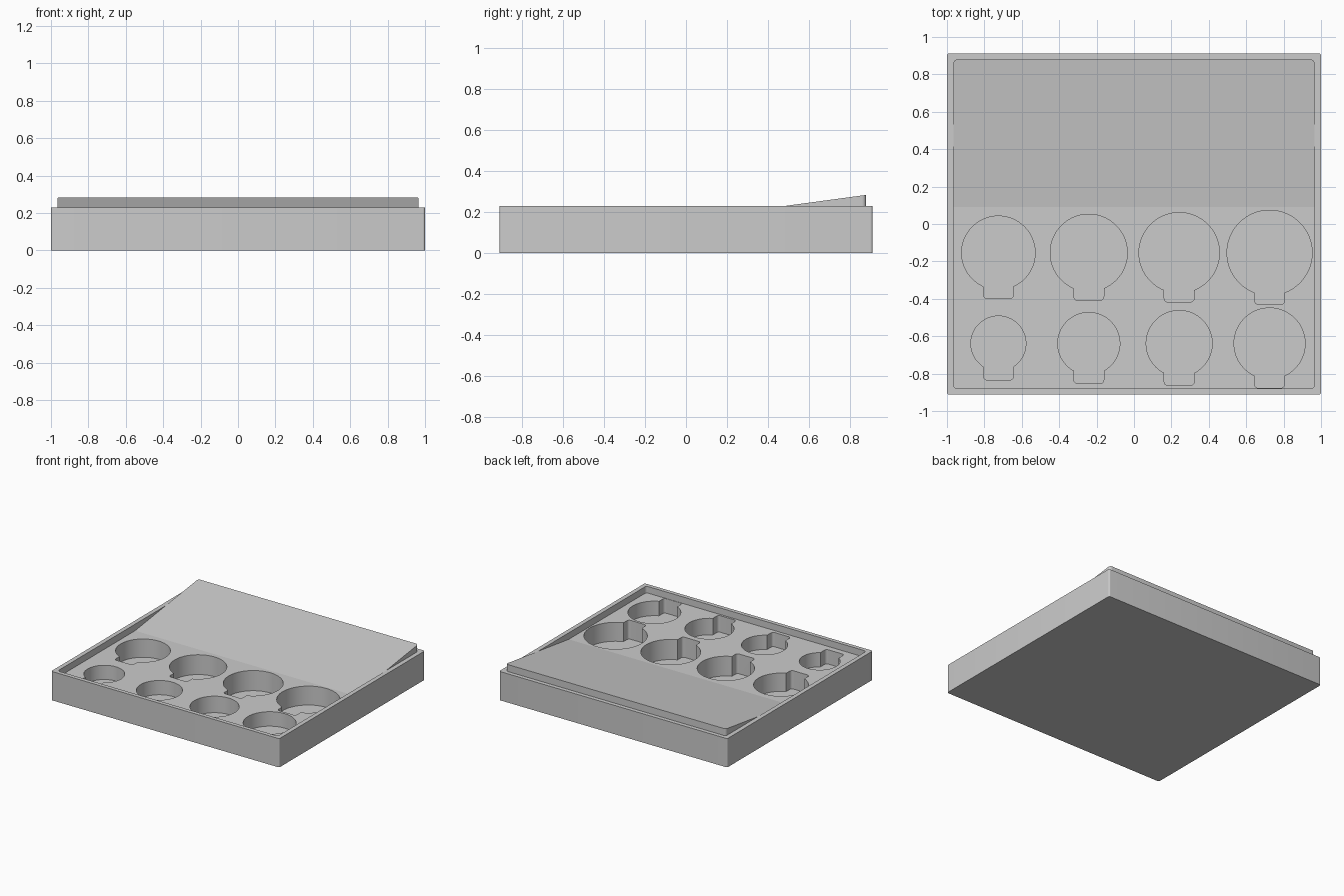
import bpy
import bmesh
from math import sin, cos, asin, pi, radians

if "Cube" in bpy.data.objects:
    bpy.data.objects.remove(bpy.data.objects["Cube"], do_unlink=True)

# Single plastic colour
GREY = (0.6, 0.6, 0.6, 1.0)
grey = bpy.data.materials.new("grey plastic")
grey.use_nodes = True
grey.diffuse_color = GREY
grey.node_tree.nodes["Principled BSDF"].inputs["Base Color"].default_value = GREY

# Main dimensions
HALF_X, HALF_Y, TOP = 1.0, 0.912, 0.228
IN_X, IN_Y, FLOOR = 0.965, 0.88, 0.176
RAMP_START, RAMP_TOP = 0.09, 0.283
NOTCH_HALF, NOTCH_REACH, NOTCH_ROUND = 0.08, 0.048, 0.02


def arc(cx, cy, r, start, end, steps):
    return [(cx + r * cos(start + (end - start) * i / steps),
             cy + r * sin(start + (end - start) * i / steps))
            for i in range(steps + 1)]


def rounded_rectangle(hx, hy, r):
    points = []
    for i, (sx, sy) in enumerate([(1, 1), (-1, 1), (-1, -1), (1, -1)]):
        points += arc(sx * (hx - r), sy * (hy - r), r, i * pi / 2, (i + 1) * pi / 2, 6)
    return points


def coin_outline(x, y, r):
    """Round well with a rounded finger notch towards the front."""
    w, c = NOTCH_HALF, NOTCH_ROUND
    half = asin(w / r)
    end_y = y - r - NOTCH_REACH + c
    points = arc(x, y, r, -pi / 2 + half, 3 * pi / 2 - half, 96)
    points += arc(x - w + c, end_y, c, pi, 3 * pi / 2, 6)
    points += arc(x + w - c, end_y, c, -pi / 2, 0, 6)
    return points


def finish(name, bm):
    bmesh.ops.recalc_face_normals(bm, faces=bm.faces[:])
    mesh = bpy.data.meshes.new(name)
    bm.to_mesh(mesh)
    bm.free()
    mesh.materials.append(grey)
    obj = bpy.data.objects.new(name, mesh)
    bpy.context.collection.objects.link(obj)
    return obj


def prism(name, outline, z0, z1):
    bm = bmesh.new()
    face = bm.faces.new([bm.verts.new((x, y, z0)) for x, y in outline])
    side = bmesh.ops.extrude_face_region(bm, geom=[face])["geom"]
    top = [v for v in side if isinstance(v, bmesh.types.BMVert)]
    bmesh.ops.translate(bm, verts=top, vec=(0, 0, z1 - z0))
    return finish(name, bm)


def select_only(obj):
    bpy.ops.object.select_all(action='DESELECT')
    obj.select_set(True)
    bpy.context.view_layer.objects.active = obj


def cut(target, cutter):
    cutter.hide_render = True
    mod = target.modifiers.new("cut", 'BOOLEAN')
    mod.operation = 'DIFFERENCE'
    mod.solver = 'EXACT'
    mod.object = cutter
    select_only(target)
    bpy.ops.object.modifier_apply(modifier=mod.name)
    bpy.data.objects.remove(cutter, do_unlink=True)


# Tray body with a shallow pocket
tray = prism("tray", rounded_rectangle(HALF_X, HALF_Y, 0.012), 0, TOP)
cut(tray, prism("pocket_cutter", rounded_rectangle(IN_X, IN_Y, 0.02), FLOOR, TOP + 0.1))

# Coin wells: (radius, depth) from left to right in each row
rows = {
    -0.639: [(0.147, 0.113), (0.166, 0.113), (0.1765, 0.131), (0.19, 0.115)],
    -0.154: [(0.1965, 0.145), (0.206, 0.157), (0.215, 0.16), (0.2275, 0.15)],
}
for y, wells in rows.items():
    for i, (r, depth) in enumerate(wells):
        x = -0.725 + i * 0.4833
        cut(tray, prism("well_cutter", coin_outline(x, y, r), FLOOR - depth, TOP + 0.1))

# Sloping ramp filling the back of the pocket
bm = bmesh.new()
profile = [(RAMP_START, FLOOR), (IN_Y, FLOOR), (IN_Y, RAMP_TOP)]
face = bm.faces.new([bm.verts.new((-IN_X, y, z)) for y, z in profile])
side = bmesh.ops.extrude_face_region(bm, geom=[face])["geom"]
bmesh.ops.translate(bm, verts=[v for v in side if isinstance(v, bmesh.types.BMVert)],
                    vec=(2 * IN_X, 0, 0))
uprights = [e for e in bm.edges
            if all(v.co.y > IN_Y - 0.01 for v in e.verts)
            and abs(e.verts[0].co.x - e.verts[1].co.x) < 0.01]
bmesh.ops.bevel(bm, geom=uprights, offset=0.02, segments=6, profile=0.5, affect='EDGES')
ramp = finish("ramp", bm)

for obj in (tray, ramp):
    select_only(obj)
    bpy.ops.object.shade_smooth_by_angle(angle=radians(30))
